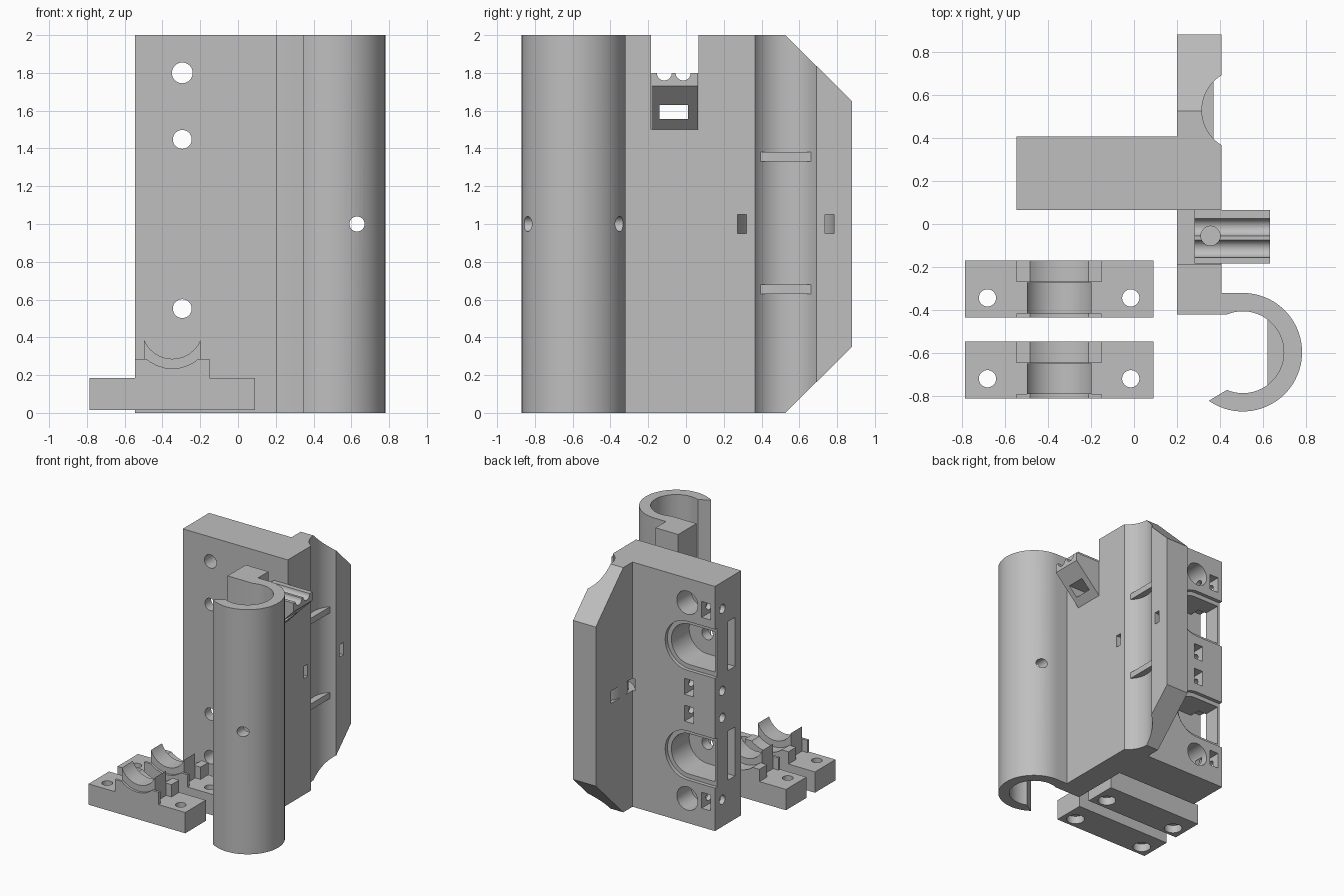
import bpy, bmesh
from math import sin, cos, radians

if "Cube" in bpy.data.objects:
    bpy.data.objects.remove(bpy.data.objects["Cube"], do_unlink=True)

gray = bpy.data.materials.new("plain gray")
gray.use_nodes = True
COLOR = (0.52, 0.52, 0.52, 1)
gray.diffuse_color = COLOR
gray.node_tree.nodes["Principled BSDF"].inputs["Base Color"].default_value = COLOR


def arc(cx, cy, r, a0, a1, n=24):
    """Points on an arc, angles in degrees."""
    steps = [radians(a0 + (a1 - a0) * i / n) for i in range(n + 1)]
    return [(cx + r * cos(a), cy + r * sin(a)) for a in steps]


def prism(name, pts, axis, lo, hi):
    """Extrude a 2D outline along an axis; outlines are xy, xz or yz."""
    place = {"z": lambda a, b, c: (a, b, c),
             "y": lambda a, b, c: (a, c, b),
             "x": lambda a, b, c: (c, a, b)}[axis]
    bm = bmesh.new()
    low = [bm.verts.new(place(a, b, lo)) for a, b in pts]
    high = [bm.verts.new(place(a, b, hi)) for a, b in pts]
    bm.faces.new(low)
    bm.faces.new(high)
    for i in range(len(pts)):
        j = (i + 1) % len(pts)
        bm.faces.new((low[i], low[j], high[j], high[i]))
    bmesh.ops.recalc_face_normals(bm, faces=bm.faces)
    mesh = bpy.data.meshes.new(name)
    bm.to_mesh(mesh)
    bm.free()
    mesh.materials.append(gray)
    ob = bpy.data.objects.new(name, mesh)
    bpy.context.collection.objects.link(ob)
    return ob


def box(name, x0, x1, y0, y1, z0, z1):
    return prism(name, [(x0, y0), (x1, y0), (x1, y1), (x0, y1)], "z", z0, z1)


def rod(axis, a, b, r, lo, hi):
    return prism("cutter", arc(a, b, r, 0, 360, 32)[:-1], axis, lo, hi)


def combine(target, tools, operation="DIFFERENCE"):
    """Apply each tool to the target as a boolean, then drop the tool."""
    bpy.context.view_layer.objects.active = target
    for tool in tools:
        mod = target.modifiers.new("shape", "BOOLEAN")
        mod.operation = operation
        mod.solver = "EXACT"
        mod.object = tool
        bpy.ops.object.modifier_apply(modifier=mod.name)
        bpy.data.objects.remove(tool, do_unlink=True)


def smooth(ob):
    bpy.ops.object.select_all(action="DESELECT")
    ob.select_set(True)
    bpy.context.view_layer.objects.active = ob
    bpy.ops.object.shade_smooth_by_angle(angle=radians(25))


# Main body: mounting block, upright fin, open tube and rod groove in one plan
AX, TUBE_Y, ROD_Y, BORE = 0.505, -0.595, 0.528, 0.19
plan = [(-0.545, 0.065), (0.2, 0.065), (0.2, -0.42)]
plan += arc(AX, TUBE_Y, BORE, 113, -113, 36)
plan += arc(AX, TUBE_Y, 0.275, -125, 90, 40)
plan += [(0.405, -0.32)]
plan += arc(AX, ROD_Y, BORE, 238.3, 121.7, 20)
plan += [(0.405, 0.88), (0.2, 0.88), (0.2, 0.405), (-0.545, 0.405)]
body = prism("main_body", plan, "z", 0, 2)

cuts = [
    # Chamfered fin corners
    prism("cutter", [(0.525, 2), (0.88, 1.65), (1, 1.53), (1, 2.1), (0.525, 2.1)], "x", 0.1, 0.5),
    prism("cutter", [(0.525, 0), (0.88, 0.35), (1, 0.47), (1, -0.1), (0.525, -0.1)], "x", 0.1, 0.5),
    # Notch that holds the cable bracket
    box("cutter", 0.1, 0.5, -0.185, 0.0649, 1.5, 2.1),
    # Pin hole across the tube
    rod("y", 0.63, 1, 0.04, -1, -0.25),
]
# Curved tie slot around the rod groove
ring = arc(0.405, ROD_Y, 0.257, 80, 280, 30) + arc(0.405, ROD_Y, 0.207, 280, 80, 30)
cuts.append(prism("cutter", ring, "z", 0.95, 1.05))

# Block holes and pockets, mirrored about mid height
HX = -0.295
for s in (-1, 1):
    z_end, z_mid = 1 + s * 0.8, 1 + s * 0.448
    cuts += [rod("y", HX, z_end, 0.055, 0, 0.5),
             rod("y", HX, z_end, 0.095, 0.22, 0.5),
             rod("y", HX, z_mid, 0.05, 0, 0.5)]
    for r, edge, depth in ((0.2, -0.6, 0.375), (0.165, -0.525, 0.145)):
        outline = arc(HX, z_mid, r, -90, 90) + [(edge, z_mid + r), (edge, z_mid - r)]
        cuts.append(prism("cutter", outline, "y", depth, 0.5))
    cuts.append(box("cutter", -0.6, -0.45, 0.145, 0.235, z_mid - 0.2, z_mid + 0.2))
    # Side screw holes with nut traps
    for dz, x in ((0.78, -0.465), (0.11, -0.31)):
        z = 1 + s * dz
        cuts += [rod("x", 0.31, z, 0.037, -0.6, x + 0.08),
                 box("cutter", x - 0.04, x + 0.04, 0.25, 0.5, z - 0.065, z + 0.065)]
combine(body, cuts)
smooth(body)

# Rod stop ribs in the groove and in the tube
for label, z in (("lower", 0.63), ("upper", 1.33)):
    for place, y, a0, a1 in (("groove", ROD_Y, 135, 225), ("tube", TUBE_Y, -53, 53)):
        prism(f"{label}_{place}_rib", arc(AX, y, BORE + 0.002, a0, a1), "z", z, z + 0.05)

# Cable bracket with sloped underside
bracket = prism("cable_bracket", [(0.28, 1.5), (0.405, 1.5), (0.63, 1.73), (0.63, 1.8), (0.28, 1.8)],
                "y", -0.183, 0.0645)
combine(bracket, [rod("x", -0.115, 1.8, 0.04, 0.2, 0.7),
                  rod("x", -0.015, 1.8, 0.04, 0.2, 0.7),
                  box("cutter", 0.2, 0.7, -0.14, 0.01, 1.555, 1.63),
                  rod("z", 0.355, -0.055, 0.045, 1.52, 1.9)])
smooth(bracket)

# Loose bearing clamps
CX, CZ = -0.3475, 0.448


def clamp(name, y):
    ob = box(name, CX - 0.4375, CX + 0.4375, y, y + 0.265, 0.015, 0.185)
    # End walls with the wide bore
    for y0, y1 in ((y, y + 0.02), (y + 0.165, y + 0.265)):
        wall = box("wall", CX - 0.1975, CX + 0.1975, y0, y1, 0.1, 0.285)
        combine(wall, [rod("y", CX, CZ, 0.213, y - 0.1, y + 0.4)])
        combine(ob, [wall], "UNION")
    # Saddle with the narrow bore
    saddle = box("saddle", CX - 0.15, CX + 0.15, y + 0.02, y + 0.163, 0.1, 0.389)
    combine(saddle, [rod("y", CX, CZ, 0.162, y - 0.1, y + 0.4)])
    combine(ob, [saddle], "UNION")
    # Screw holes with wide recesses underneath
    for s in (-1, 1):
        x = CX + s * 0.3325
        combine(ob, [rod("z", x, y + 0.092, 0.04, -0.1, 0.3),
                     rod("z", x, y + 0.092, 0.068, -0.1, 0.08)])
    smooth(ob)


clamp("rear_clamp", -0.435)
clamp("front_clamp", -0.81)
